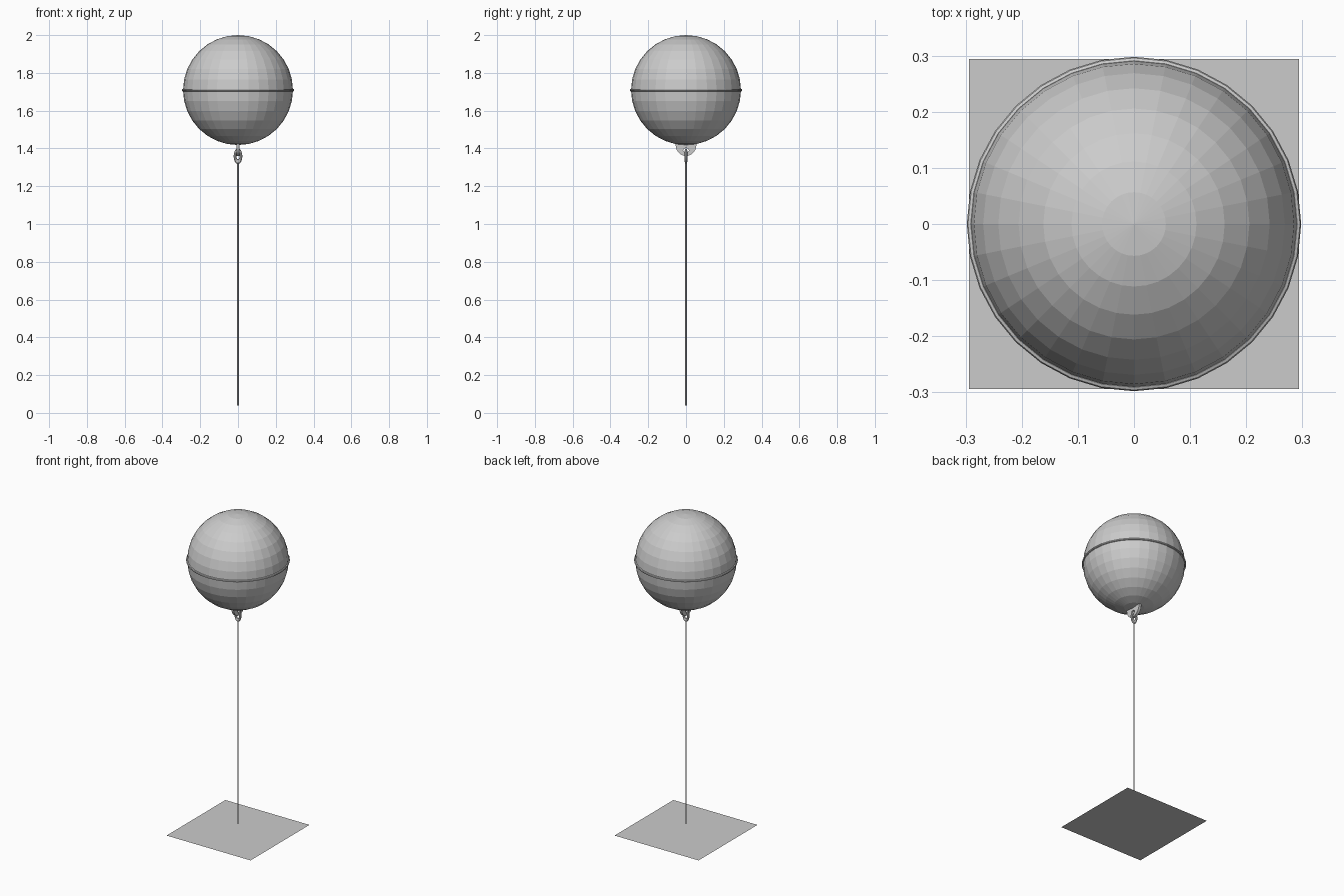
import bpy
import math

default = bpy.data.objects.get("Cube")
if default:
    bpy.data.objects.remove(default, do_unlink=True)

CENTRE_Z = 1.709
RADIUS = 0.291


def name_active(name):
    obj = bpy.context.object
    obj.name = name
    obj.data.name = name
    return obj


def outline(curve, points):
    """Add a closed straight-sided spline to a flat curve."""
    spline = curve.splines.new('POLY')
    spline.points.add(len(points) - 1)
    for point, (x, y) in zip(spline.points, points):
        point.co = (x, y, 0, 1)
    spline.use_cyclic_u = True


def arc(radius_x, radius_y, centre_y, start, end, count):
    angles = [math.radians(start + (end - start) * i / count) for i in range(count + 1)]
    return [(radius_x * math.cos(a), centre_y + radius_y * math.sin(a)) for a in angles]


# Ground plate
bpy.ops.mesh.primitive_plane_add(size=0.588, location=(0, 0, 0))
name_active("ground_plate")

# Faceted ball
bpy.ops.mesh.primitive_uv_sphere_add(segments=32, ring_count=16, radius=RADIUS,
                                     location=(0, 0, CENTRE_Z))
name_active("ball")

# Raised seam around the middle
bpy.ops.mesh.primitive_torus_add(major_segments=32, minor_segments=8,
                                 major_radius=RADIUS, minor_radius=0.007,
                                 location=(0, 0, CENTRE_Z))
name_active("seam_band")

# Hanging tab with a hole, flat in the y-z plane
tab_curve = bpy.data.curves.new("hanging_tab", 'CURVE')
tab_curve.dimensions = '2D'
tab_curve.fill_mode = 'BOTH'
tab_curve.extrude = 0.008
outline(tab_curve, [(-0.055, 1.43), *arc(0.055, 0.06, 1.42, 180, 360, 14), (0.055, 1.43)])
outline(tab_curve, arc(0.015, 0.012, 1.39, 0, 345, 15))
tab = bpy.data.objects.new("hanging_tab", tab_curve)
tab.rotation_euler = (math.pi / 2, 0, math.pi / 2)
bpy.context.collection.objects.link(tab)
bpy.ops.object.select_all(action='DESELECT')
tab.select_set(True)
bpy.context.view_layer.objects.active = tab
bpy.ops.object.convert(target='MESH')

# Oval link through the tab, flat in the x-z plane
bpy.ops.mesh.primitive_torus_add(major_segments=20, minor_segments=8,
                                 major_radius=0.016, minor_radius=0.007,
                                 location=(0, 0, 1.359),
                                 rotation=(math.pi / 2, 0, 0))
link = name_active("oval_link")
link.scale = (1, 1.8, 1)

# Thin string hanging down from the link
STRING_BOTTOM, STRING_TOP = 0.04, 1.33
bpy.ops.mesh.primitive_cylinder_add(vertices=12, radius=0.004,
                                    depth=STRING_TOP - STRING_BOTTOM,
                                    location=(0, 0, (STRING_TOP + STRING_BOTTOM) / 2))
name_active("string")
